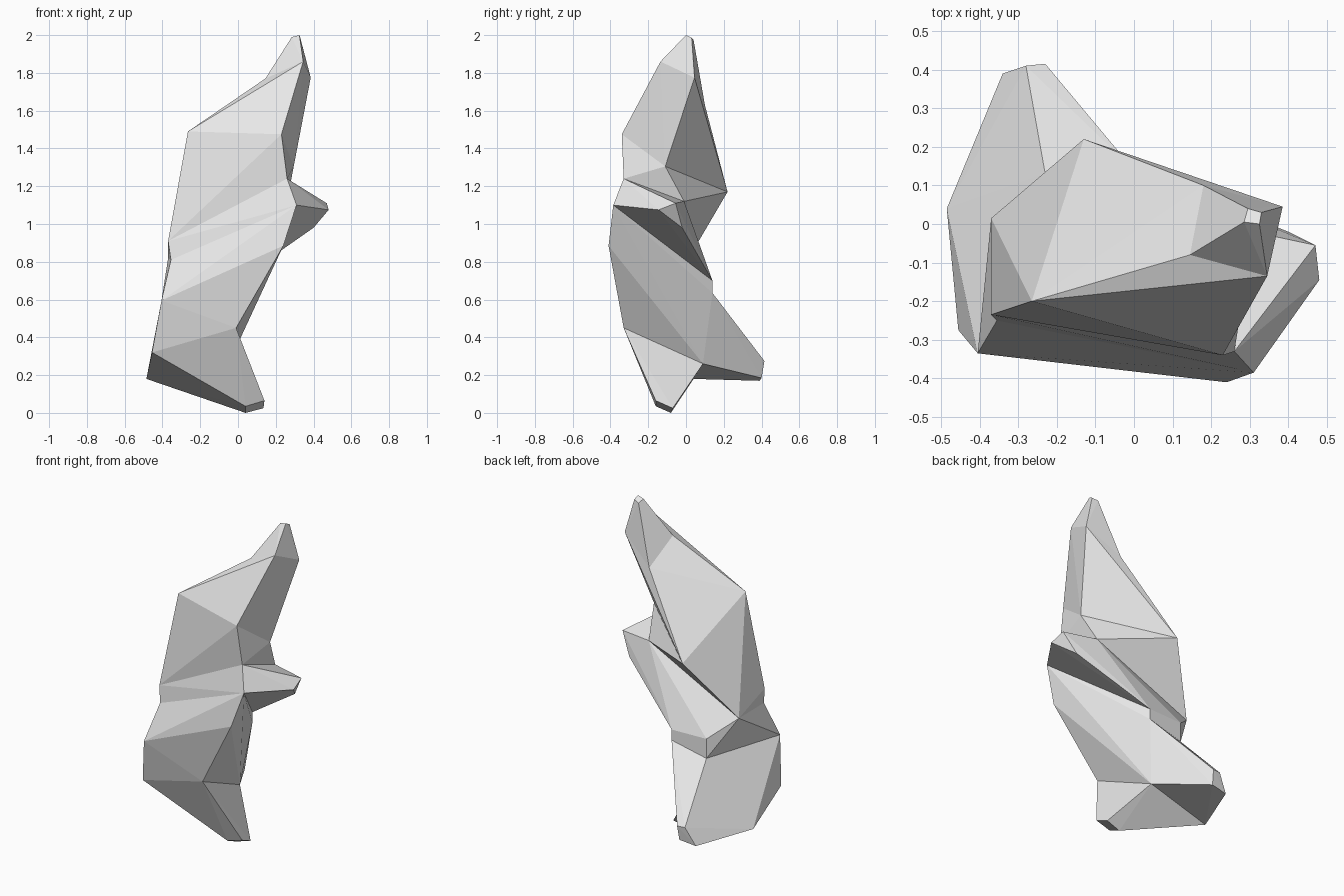
import bpy, bmesh

if "Cube" in bpy.data.objects:
    bpy.data.objects.remove(bpy.data.objects["Cube"])

stone = bpy.data.materials.new("pale grey stone")
stone.diffuse_color = (0.8, 0.8, 0.8, 1)
stone.use_nodes = True
stone.node_tree.nodes["Principled BSDF"].inputs["Base Color"].default_value = stone.diffuse_color

# corners shared by neighbouring chunks
spire_ring = [(.345, -.135, 1.86), (.385, .045, 1.775),
              (.145, -.08, 1.77), (.18, .10, 1.63)]
shoulder_ring = [(-.265, -.2, 1.49), (.23, -.34, 1.475),
                 (.295, -.11, 1.305), (-.13, .22, 1.17)]
neck_ring = [(.26, -.33, 1.24), (.26, -.01, 1.12),
             (-.37, -.235, .91), (-.37, .015, .82)]
ledge_front, left_lower = (.31, -.385, 1.10), (-.355, -.25, .81)
waist_ring = [(-.23, .13, .70), (.0, .14, .70)]
hip_ring = [(-.01, -.33, .45), (-.05, .09, .26), (.0, .14, .635),
            (-.23, .13, .58), (-.405, -.335, .595)]
sole_left = [(-.455, -.275, .32), (-.485, .04, .18)]


def chunk(name, points):
    """Flat-faced convex rock through its corner points."""
    bm = bmesh.new()
    for p in points:
        bm.verts.new(p)
    bmesh.ops.convex_hull(bm, input=bm.verts)
    loose = [v for v in bm.verts if not v.link_faces]
    bmesh.ops.delete(bm, geom=loose, context='VERTS')
    bmesh.ops.recalc_face_normals(bm, faces=bm.faces)
    mesh = bpy.data.meshes.new(name)
    bm.to_mesh(mesh)
    bm.free()
    mesh.materials.append(stone)
    bpy.context.collection.objects.link(bpy.data.objects.new(name, mesh))


# pointed tip
chunk("spire_rock", [(.285, .005, 1.99), (.325, 0, 2), (.33, .03, 1.985),
                     (.295, .04, 1.975)] + spire_ring)

# sloping shoulder and the block below it
chunk("shoulder_rock", spire_ring + shoulder_ring)
chunk("upper_rock", shoulder_ring + neck_ring)

# ledge jutting out to the right
chunk("ledge_rock", neck_ring + waist_ring + [
    ledge_front, (.48, -.145, 1.075), (.47, -.055, 1.11), (.40, -.02, .98),
    left_lower])

# slanting middle
chunk("middle_rock", waist_ring + hip_ring + [
    ledge_front, (.24, -.41, .885), left_lower, neck_ring[3]])

# base with a rear spur
chunk("base_rock", hip_ring + sole_left + [
    (-.34, .39, .17), (-.28, .41, .275), (-.23, .415, .275),
    (-.235, .40, .185)])

# small foot
chunk("foot_rock", hip_ring[:2] + sole_left + [
    (.14, -.16, .065), (.135, -.07, .025), (.04, -.16, .035), (.04, -.08, 0)])
